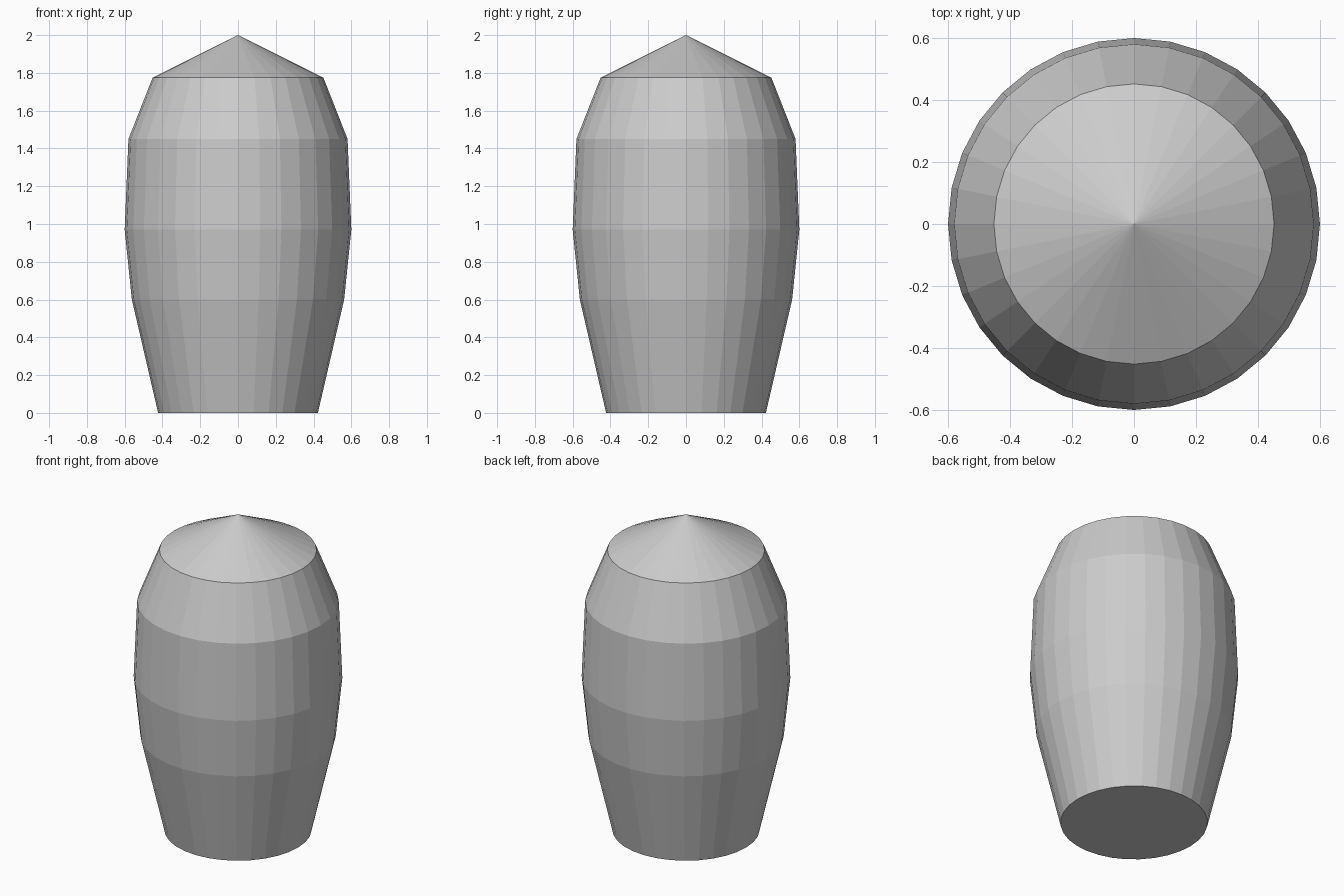
import bpy, bmesh, math

if "Cube" in bpy.data.objects:
    bpy.data.objects.remove(bpy.data.objects["Cube"])

SIDES = 32


def lathe(name, profile, cap_bottom=False):
    """Flat-shaded revolved shell from (radius, z) points; radius 0 makes a tip."""
    bm = bmesh.new()
    rings = []
    for r, z in profile:
        if r == 0:
            rings.append([bm.verts.new((0, 0, z))] * SIDES)
        else:
            rings.append([bm.verts.new((r * math.cos(2 * math.pi * i / SIDES),
                                        r * math.sin(2 * math.pi * i / SIDES), z))
                          for i in range(SIDES)])
    for low, high in zip(rings, rings[1:]):
        for i in range(SIDES):
            j = (i + 1) % SIDES
            corners = [low[i], low[j], high[j], high[i]]
            bm.faces.new(list(dict.fromkeys(corners)))
    if cap_bottom:
        bm.faces.new(rings[0][::-1])
    mesh = bpy.data.meshes.new(name)
    bm.to_mesh(mesh)
    bm.free()
    obj = bpy.data.objects.new(name, mesh)
    bpy.context.collection.objects.link(obj)
    return obj


# Bulging barrel body with a closed base
lathe("barrel_body", [(0.423, 0), (0.562, 0.6), (0.6, 0.97), (0.58, 1.45), (0.452, 1.775)],
      cap_bottom=True)

# Shallow cone on top
lathe("cone_top", [(0.452, 1.775), (0, 2.0)])
